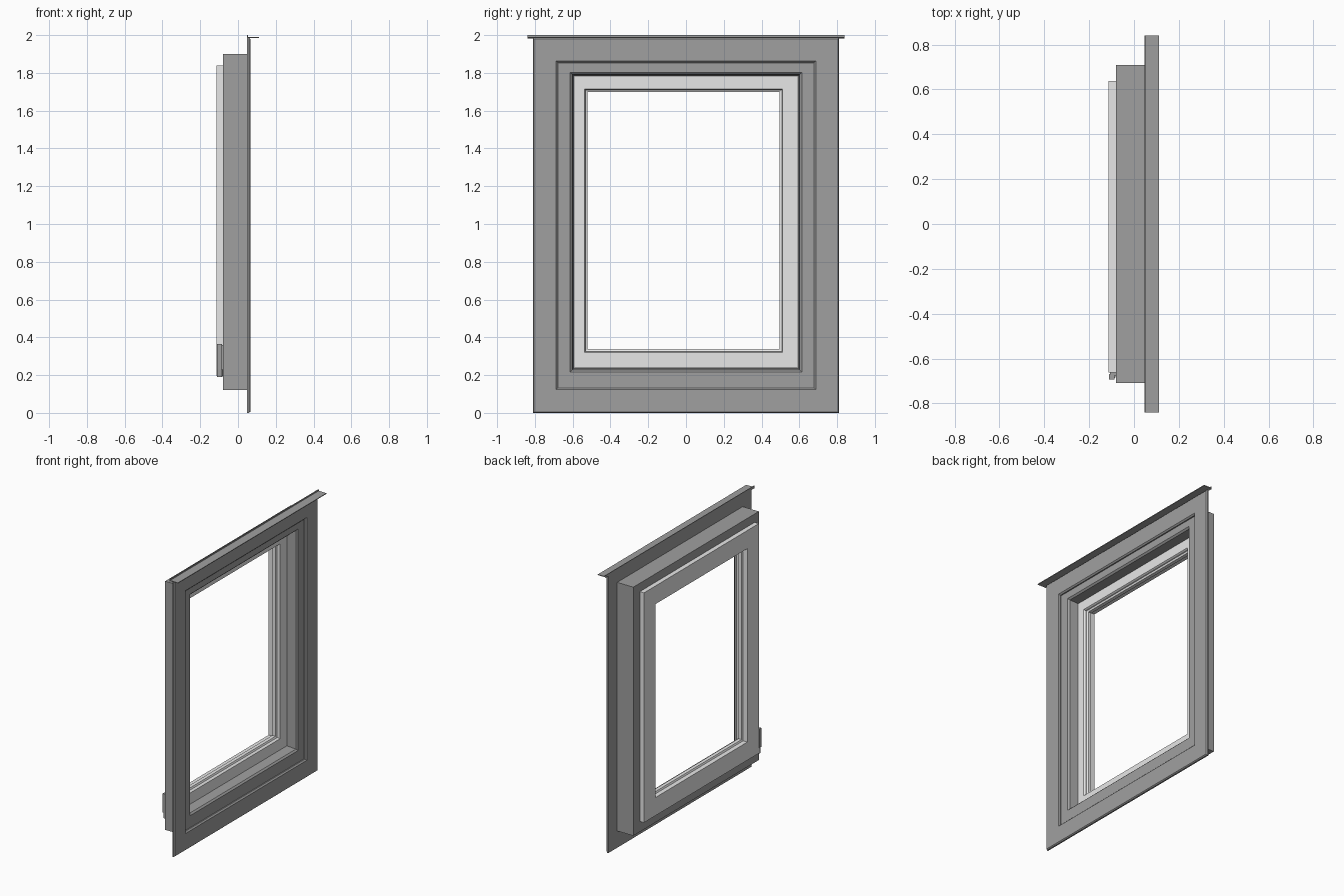
import bpy, bmesh, math

if "Cube" in bpy.data.objects:
    bpy.data.objects.remove(bpy.data.objects["Cube"])


def material(name, value):
    m = bpy.data.materials.new(name)
    m.diffuse_color = (value, value, value, 1)
    m.use_nodes = True
    m.node_tree.nodes["Principled BSDF"].inputs["Base Color"].default_value = m.diffuse_color
    return m


GREY = material("mid grey", 0.35)
LIGHT = material("light grey", 0.80)


def finish(name, bm, mat):
    bmesh.ops.recalc_face_normals(bm, faces=bm.faces)
    me = bpy.data.meshes.new(name)
    bm.to_mesh(me)
    bm.free()
    me.materials.append(mat)
    ob = bpy.data.objects.new(name, me)
    bpy.context.collection.objects.link(ob)
    return ob


def ring(name, rect, profile, mat):
    """Sweep a closed (inset, x) profile round a mitred rectangle."""
    y0, y1, z0, z1 = rect
    bm = bmesh.new()
    loops = []
    for d, x in profile:
        corners = ((y0 + d, z0 + d), (y1 - d, z0 + d), (y1 - d, z1 - d), (y0 + d, z1 - d))
        loops.append([bm.verts.new((x, y, z)) for y, z in corners])
    for a, b in zip(loops, loops[1:] + loops[:1]):
        for i in range(4):
            j = (i + 1) % 4
            bm.faces.new((a[i], a[j], b[j], b[i]))
    return finish(name, bm, mat)


def extrude_y(name, profile, y0, y1, mat):
    """Extrude a closed (x, z) profile along y."""
    bm = bmesh.new()
    a = [bm.verts.new((x, y0, z)) for x, z in profile]
    b = [bm.verts.new((x, y1, z)) for x, z in profile]
    bm.faces.new(a)
    bm.faces.new(b)
    for i in range(len(a)):
        j = (i + 1) % len(a)
        bm.faces.new((a[i], a[j], b[j], b[i]))
    return finish(name, bm, mat)


def box(name, x0, x1, y0, y1, z0, z1, mat):
    return extrude_y(name, [(x0, z0), (x1, z0), (x1, z1), (x0, z1)], y0, y1, mat)


# Exterior casing: flat band with softened outer and inner edges
ring("casing", (-0.81, 0.81, 0.0, 1.985),
     [(0, 0.048), (0, 0.058), (0.006, 0.065), (0.123, 0.065), (0.132, 0.056), (0.132, 0.048)], GREY)

# Main window frame, with a chamfered lip around the opening
ring("main_frame", (-0.71, 0.71, 0.12, 1.90),
     [(0, -0.08), (0, 0.048), (0.097, 0.048), (0.108, 0.037), (0.118, -0.03), (0.118, -0.08)], GREY)

# Opening sash: overlapping inside flange, body and small glazing stop
ring("sash", (-0.663, 0.637, 0.195, 1.84),
     [(0, -0.113), (0, -0.08), (0.045, -0.08), (0.045, -0.025),
      (0.125, -0.025), (0.130, -0.033), (0.130, -0.045),
      (0.142, -0.05), (0.142, -0.075), (0.130, -0.08), (0.130, -0.113)], LIGHT)

# Drip cap over the casing: thin shelf with a rear upstand and front lip
extrude_y("drip_cap",
          [(0.047, 1.982), (0.052, 1.985), (0.108, 1.985), (0.112, 1.984), (0.112, 1.989),
           (0.052, 1.991), (0.052, 2.0), (0.047, 2.0)], -0.84, 0.84, GREY)

# Handle on the sash edge: cover plate, back plate and round pivot
box("handle_cover", -0.112, -0.086, -0.693, -0.672, 0.23, 0.365, GREY)
box("handle_back_plate", -0.108, -0.080, -0.675, -0.660, 0.195, 0.36, GREY)
bm = bmesh.new()
bmesh.ops.create_cone(bm, cap_ends=True, segments=16, radius1=0.015, radius2=0.015, depth=0.04)
bmesh.ops.translate(bm, verts=bm.verts, vec=(-0.097, -0.678, 0.21))
finish("handle_pivot", bm, GREY)
